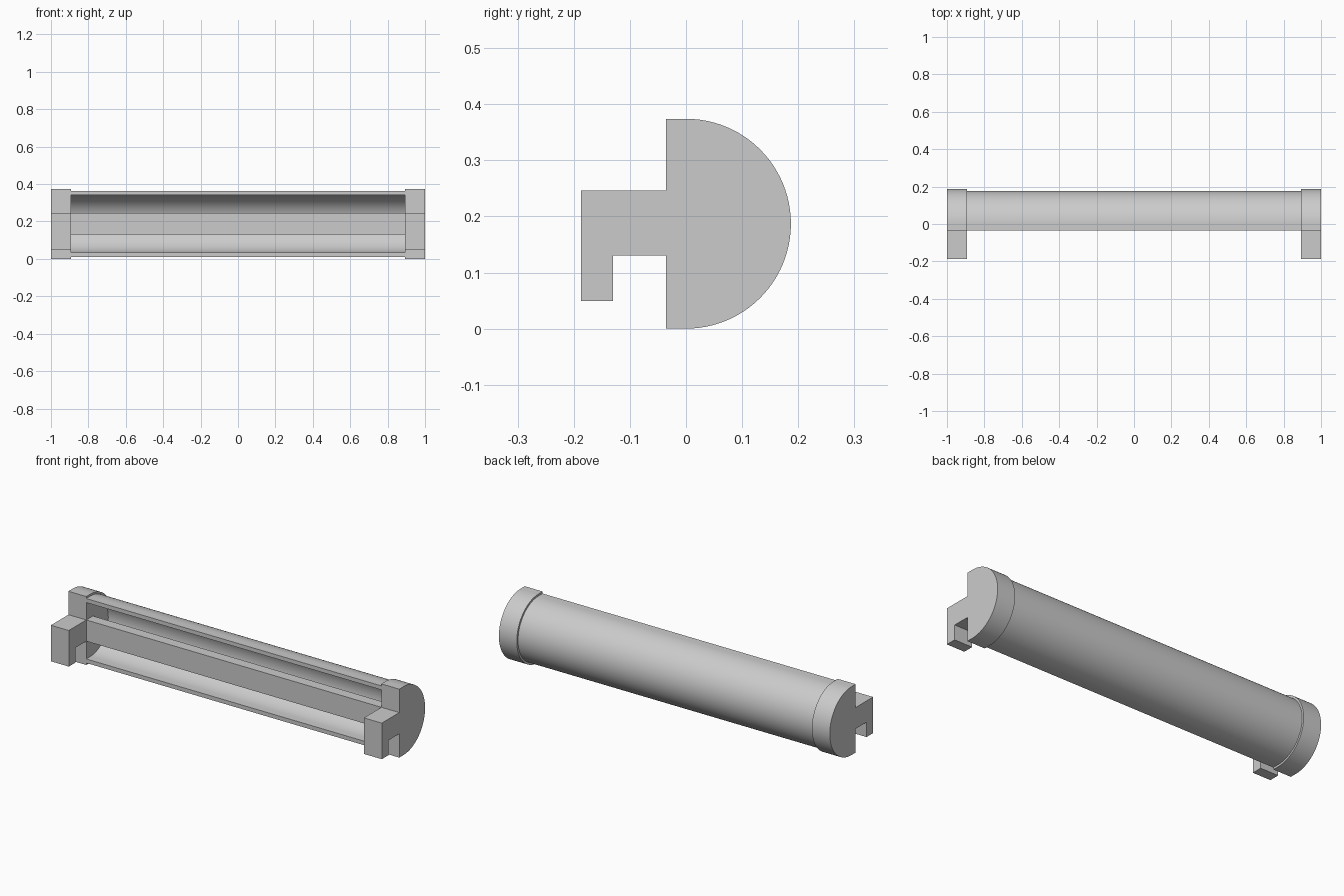
import bpy, bmesh, math

if "Cube" in bpy.data.objects:
    bpy.data.objects.remove(bpy.data.objects["Cube"], do_unlink=True)

GREY = (0.6, 0.6, 0.6, 1.0)
mat = bpy.data.materials.new("light grey")
mat.use_nodes = True
mat.diffuse_color = GREY
mat.node_tree.nodes["Principled BSDF"].inputs["Base Color"].default_value = GREY

CZ = 0.187       # height of the tube axis
FLAT = -0.036    # y of the open front
INNER = 0.892    # x where the end brackets begin


def arc(radius, steps=48):
    """Half circle around the axis, from bottom to top, bulging to the back."""
    angles = [math.pi * (i / steps - 0.5) for i in range(steps + 1)]
    return [(radius * math.cos(a), CZ + radius * math.sin(a)) for a in angles]


def extrude_profile(name, points, x0, x1):
    """Solid made by sweeping a (y, z) outline along x."""
    bm = bmesh.new()
    face = bm.faces.new([bm.verts.new((x0, y, z)) for y, z in points])
    new = bmesh.ops.extrude_face_region(bm, geom=[face])["geom"]
    verts = [v for v in new if isinstance(v, bmesh.types.BMVert)]
    bmesh.ops.translate(bm, verts=verts, vec=(x1 - x0, 0, 0))
    bmesh.ops.recalc_face_normals(bm, faces=bm.faces)
    mesh = bpy.data.meshes.new(name)
    bm.to_mesh(mesh)
    bm.free()
    mesh.materials.append(mat)
    obj = bpy.data.objects.new(name, mesh)
    bpy.context.collection.objects.link(obj)
    bpy.ops.object.select_all(action="DESELECT")
    obj.select_set(True)
    bpy.context.view_layer.objects.active = obj
    bpy.ops.object.shade_smooth_by_angle(angle=math.radians(30))
    return obj


# End brackets: rounded cap with a hooked arm on the front
hook = [(FLAT, 2 * CZ), (FLAT, 0.246), (-0.187, 0.246), (-0.187, 0.049),
        (-0.13, 0.049), (-0.13, 0.13), (FLAT, 0.13), (FLAT, 0)]
bracket = arc(CZ) + hook
extrude_profile("left_bracket", bracket, INNER, 1)
extrude_profile("right_bracket", bracket, -1, -INNER)

# Half-round trough open to the front, with straight lips
outer, inner = 0.176, 0.154
shell = ([(FLAT, CZ - outer)] + arc(outer) + [(FLAT, CZ + outer), (FLAT, CZ + inner)]
         + arc(inner)[::-1] + [(FLAT, CZ - inner)])
extrude_profile("trough_shell", shell, -INNER, INNER)

# Flat rail between the brackets
rail = [(FLAT, 0.13), (FLAT + 0.057, 0.13), (FLAT + 0.057, 0.246), (FLAT, 0.246)]
extrude_profile("front_rail", rail, -INNER, INNER)
